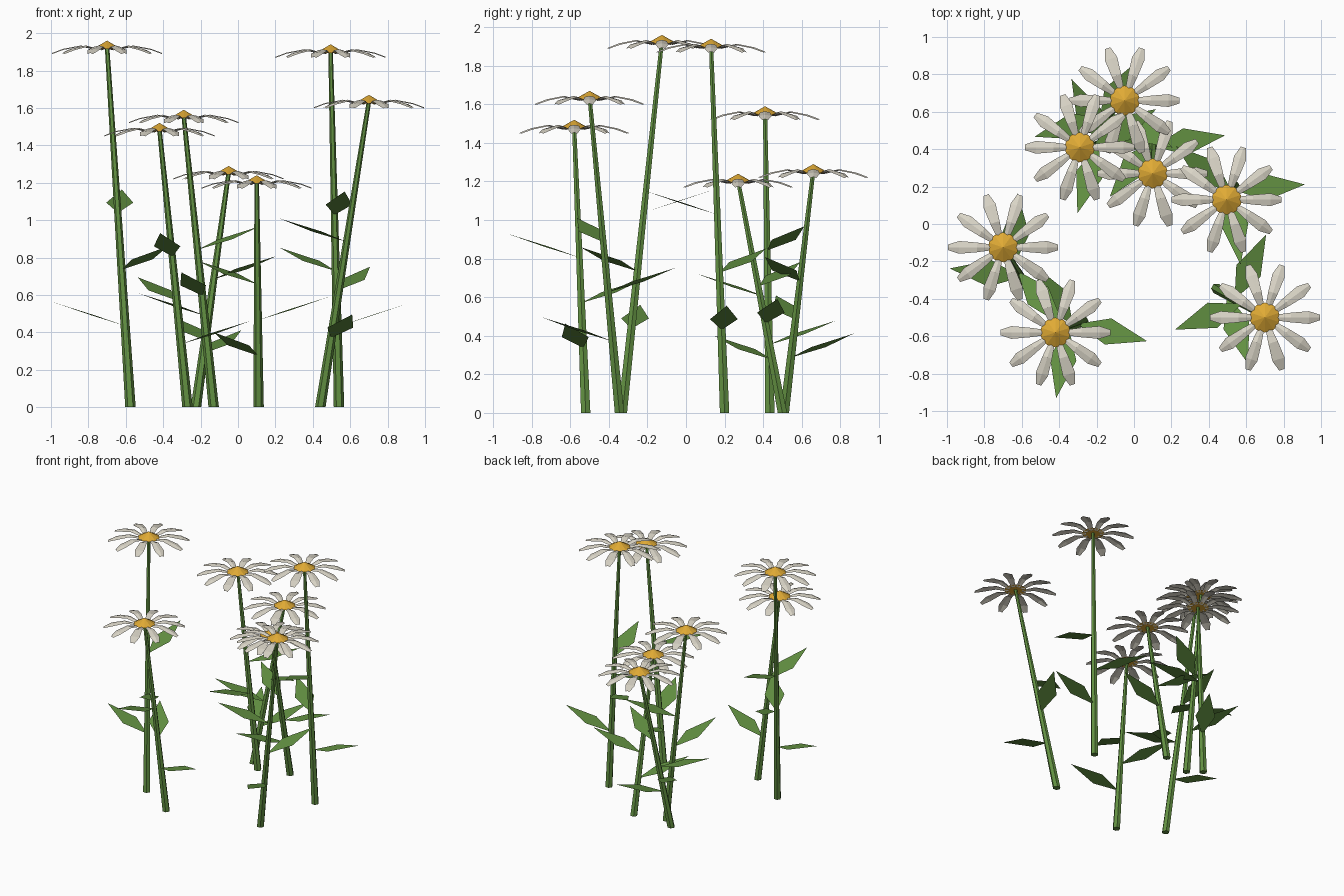
import bpy, bmesh
from math import cos, sin, radians, pi
from mathutils import Vector, Matrix

cube = bpy.data.objects.get("Cube")
if cube:
    bpy.data.objects.remove(cube, do_unlink=True)


def make_material(name, rgb):
    mat = bpy.data.materials.new(name)
    mat.use_nodes = True
    mat.diffuse_color = (*rgb, 1)
    mat.node_tree.nodes["Principled BSDF"].inputs["Base Color"].default_value = (*rgb, 1)
    return mat


GREEN = make_material("leaf_green", (0.125, 0.285, 0.055))
WHITE = make_material("petal_cream", (0.70, 0.665, 0.57))
GOLD = make_material("centre_gold", (0.74, 0.40, 0.035))


def finish(bm, name, mat):
    mesh = bpy.data.meshes.new(name)
    bm.to_mesh(mesh)
    bm.free()
    mesh.materials.append(mat)
    obj = bpy.data.objects.new(name, mesh)
    bpy.context.collection.objects.link(obj)
    return obj


def add_stem(name, base, top):
    # Tapered six-sided stalk with level ends
    bm = bmesh.new()
    rings = []
    for centre, radius in ((base, 0.028), (top, 0.012)):
        rings.append([bm.verts.new(centre + Vector((radius * cos(a), radius * sin(a), 0)))
                      for a in (i * pi / 3 for i in range(6))])
    low, high = rings
    for i in range(6):
        j = (i + 1) % 6
        bm.faces.new((low[i], low[j], high[j], high[i]))
    bm.faces.new(low[::-1])
    bm.faces.new(high)
    finish(bm, name, GREEN)


def add_leaf(name, root, angle):
    # Flat diamond blade rising outwards from the stalk
    bm = bmesh.new()
    outline = ((0, 0, 0), (0.17, -0.072, 0.055), (0.385, 0, 0.125), (0.17, 0.072, 0.055))
    bm.faces.new([bm.verts.new(p) for p in outline])
    bm.transform(Matrix.Translation(root) @ Matrix.Rotation(radians(angle), 4, "Z"))
    finish(bm, name, GREEN)


def add_petals(name, apex):
    # Ten arched petals: each station is distance, half width, height
    stations = ((0.05, 0.014, -0.046), (0.14, 0.026, -0.026),
                (0.235, 0.034, -0.044), (0.294, 0.015, -0.066))
    bm = bmesh.new()
    for k in range(10):
        turn = Matrix.Rotation(k * pi / 5, 4, "Z")
        rows = [[bm.verts.new(turn @ Vector((r, s * w, z - abs(s) * 0.006)))
                 for s in (-1, 0, 1)] for r, w, z in stations]
        for a, b in zip(rows, rows[1:]):
            for i in range(2):
                bm.faces.new((a[i], b[i], b[i + 1], a[i + 1]))
    bm.transform(Matrix.Translation(apex))
    finish(bm, name, WHITE)


def add_centre(name, apex):
    # Low faceted cone
    bm = bmesh.new()
    bmesh.ops.create_cone(bm, cap_ends=True, segments=10, radius1=0.08,
                          radius2=0, depth=0.045)
    bm.transform(Matrix.Translation(apex - Vector((0, 0, 0.0225))))
    finish(bm, name, GOLD)


# Base x, y; head x, y, height; direction of the upper leaf
FLOWERS = (
    (-0.575, -0.33, -0.70, -0.125, 1.96, 87),
    (-0.27, -0.52, -0.42, -0.58, 1.52, 260),
    (-0.13, 0.435, -0.29, 0.41, 1.59, 30),
    (-0.225, 0.51, -0.05, 0.66, 1.29, -28),
    (0.11, 0.50, 0.10, 0.27, 1.24, 146),
    (0.54, 0.20, 0.495, 0.13, 1.94, 278),
    (0.44, -0.345, 0.70, -0.50, 1.67, 201),
)
# Height fraction and turn of the three leaves on each stalk
LEAVES = (("upper", 0.53, 0), ("middle", 0.375, 223), ("lower", 0.222, 86))

for n, (bx, by, hx, hy, height, heading) in enumerate(FLOWERS, 1):
    base = Vector((bx, by, 0))
    apex = Vector((hx, hy, height))
    top = apex - Vector((0, 0, 0.035))
    add_stem(f"stem_{n}", base, top)
    for label, fraction, turn in LEAVES:
        add_leaf(f"{label}_leaf_{n}", base.lerp(apex, fraction), heading + turn)
    add_petals(f"petals_{n}", apex)
    add_centre(f"flower_centre_{n}", apex)
